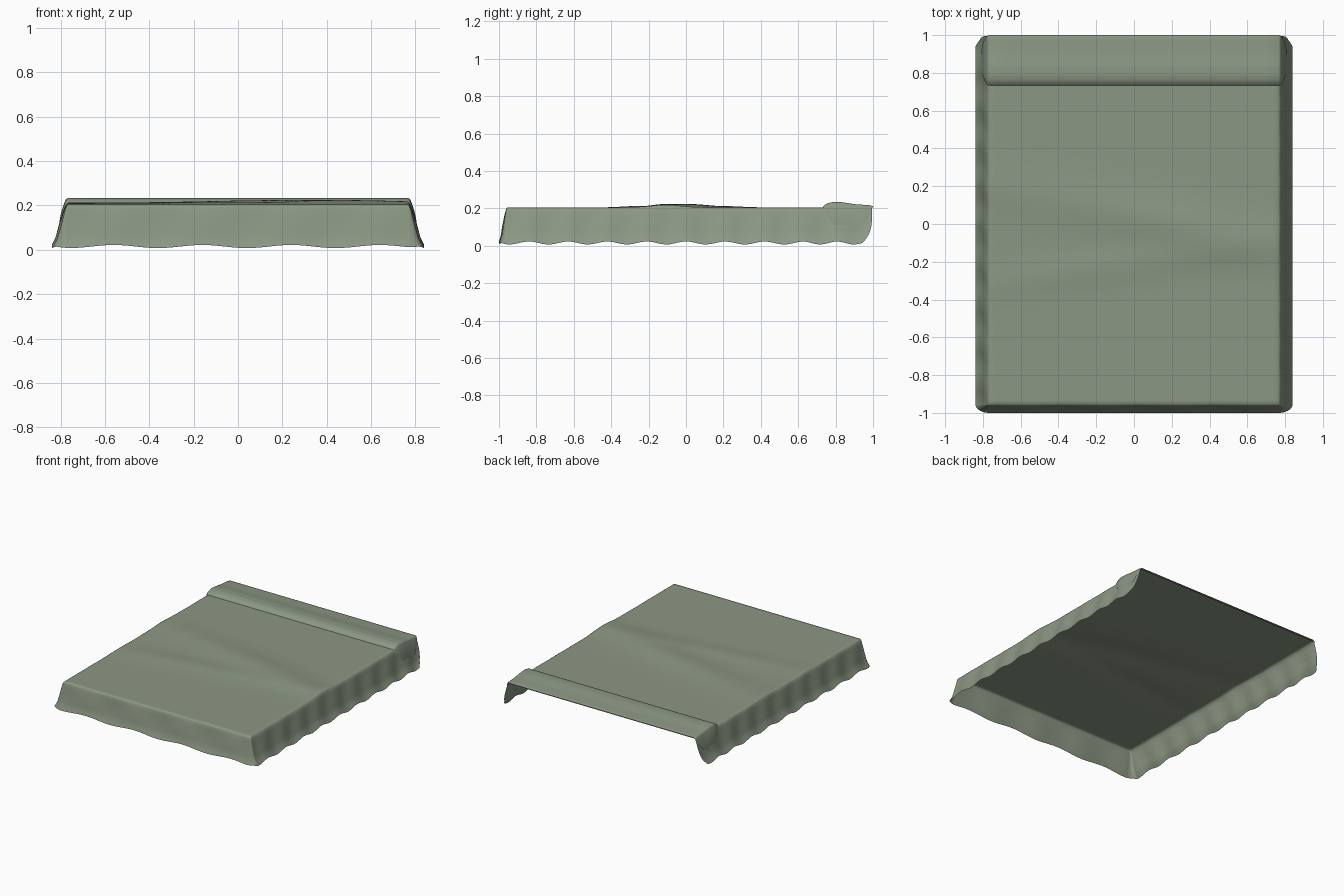
import bpy, bmesh, math
from math import sin, cos, pi, exp, hypot

cube = bpy.data.objects.get("Cube")
if cube:
    bpy.data.objects.remove(cube, do_unlink=True)

sage = bpy.data.materials.new("sage_cloth")
sage.use_nodes = True
sage.diffuse_color = (0.26, 0.31, 0.23, 1)
sage.node_tree.nodes["Principled BSDF"].inputs["Base Color"].default_value = sage.diffuse_color

TOP, HALF, FRONT, BACK = 0.205, 0.765, -0.955, 0.995


def lerp(points, t):
    """Piecewise linear curve through (t, value) points."""
    for (a, p), (b, q) in zip(points, points[1:]):
        if t <= b:
            return p + (q - p) * max(0, t - a) / (b - a)
    return points[-1][1]


def span(lo, hi, n):
    return [lo + (hi - lo) * i / n for i in range(n + 1)]


def sheet(name, us, vs, place):
    """Cloth grid, each vertex put where place(u, v) says."""
    bm = bmesh.new()
    rows = [[bm.verts.new(place(u, v)) for u in us] for v in vs]
    for r, s in zip(rows, rows[1:]):
        for i in range(len(us) - 1):
            bm.faces.new((r[i], r[i + 1], s[i + 1], s[i]))
    bmesh.ops.remove_doubles(bm, verts=bm.verts, dist=1e-5)
    mesh = bpy.data.meshes.new(name)
    bm.to_mesh(mesh)
    bm.free()
    mesh.materials.append(sage)
    for f in mesh.polygons:
        f.use_smooth = True
    ob = bpy.data.objects.new(name, mesh)
    bpy.context.collection.objects.link(ob)
    return ob


def wrinkle(x, y):
    """Two soft creases fanning out from the right edge."""
    upper = 0.019 * exp(-((y + 0.04 + 0.2 * (x - 0.4)) / 0.13) ** 2)
    lower = 0.008 * exp(-((y + 0.14 - 0.14 * (x - 0.5)) / 0.09) ** 2)
    return upper * (0.4 + 0.6 * exp(-((x - 0.2) / 0.45) ** 2)) + lower * exp(-(x / 0.8) ** 4)


# Skirt flare: share of drop -> share of the outward reach
FLARE = [(0, 0), (0.03, 0.1), (0.1, 0.2), (0.5, 0.5), (0.8, 0.72), (0.92, 0.88), (1, 1)]


def blanket_point(u, v):
    # u and v beyond the mattress edge measure how far down the skirt hangs
    a, b = max(0, abs(u) - HALF), max(0, FRONT - v)
    d = max(a, b)
    x = max(-HALF, min(HALF, u))
    y = max(FRONT, v)
    z = TOP + wrinkle(x, y) * (1 - d)
    if d > 0:
        out, side = lerp(FLARE, d), math.copysign(1, u)
        r = hypot(a, b)
        if b < a:
            wave = 0.008 * cos(2 * pi * y / 0.21)
        else:
            wave = -0.007 * cos(2 * pi * (x - 0.04) / 0.4)
        wave *= abs(a - b) / d
        hem = 0.015 + wave
        z += (hem - TOP) * d
        x += side * 0.074 * out * a / r
        y -= 0.045 * out * b / r
        # lower rear corner of the side skirt is rounded off
        y -= 0.055 * d ** 4 * max(0, (y - 0.6) / 0.4)
        # soft vertical ripples in the skirt
        ripple = 0.004 * sin(pi * d) * wave / 0.008
        x += side * ripple * a / r
        y -= ripple * b / r
    return x, y, z


drop = [0.03, 0.07, 0.12, 0.2, 0.32, 0.44, 0.56, 0.68, 0.8, 0.88, 0.94, 1]
us = [-HALF - d for d in reversed(drop)] + span(-HALF, HALF, 60) + [HALF + d for d in drop]
vs = [FRONT - d for d in reversed(drop)] + span(FRONT, BACK, 90)
sheet("blanket", us, vs, blanket_point)

# Turned-down fold across the head end
CREST = [(0, 0), (0.04, 0.011), (0.1, 0.02), (0.2, 0.026), (0.38, 0.025),
         (0.65, 0.014), (0.93, 0.009), (1, 0.004)]
FOLD_FRONT = [(0, 0.732), (0.2, 0.742), (0.5, 0.762), (0.8, 0.79), (0.95, 0.815), (1, 0.84)]
FOLD_BACK = [(0, 1), (0.2, 0.99), (0.5, 0.972), (0.8, 0.95), (0.95, 0.925), (1, 0.9)]


def fold_point(u, v):
    d = max(0, abs(u) - HALF)
    x = max(-HALF, min(HALF, u))
    lo, hi = lerp(FOLD_FRONT, d), lerp(FOLD_BACK, d)
    crest = lerp(CREST, v)
    z = TOP + 0.003 + crest * (1 - d) - 0.115 * d
    if d > 0:
        x += math.copysign(0.007 + 0.036 * d ** 0.8 + 0.2 * crest * sin(pi * d), u)
    return x, lo + (hi - lo) * v, z


us = [-HALF - d for d in reversed(drop)] + span(-HALF, HALF, 20) + [HALF + d for d in drop]
sheet("folded_edge", us, span(0, 1, 30), fold_point)
